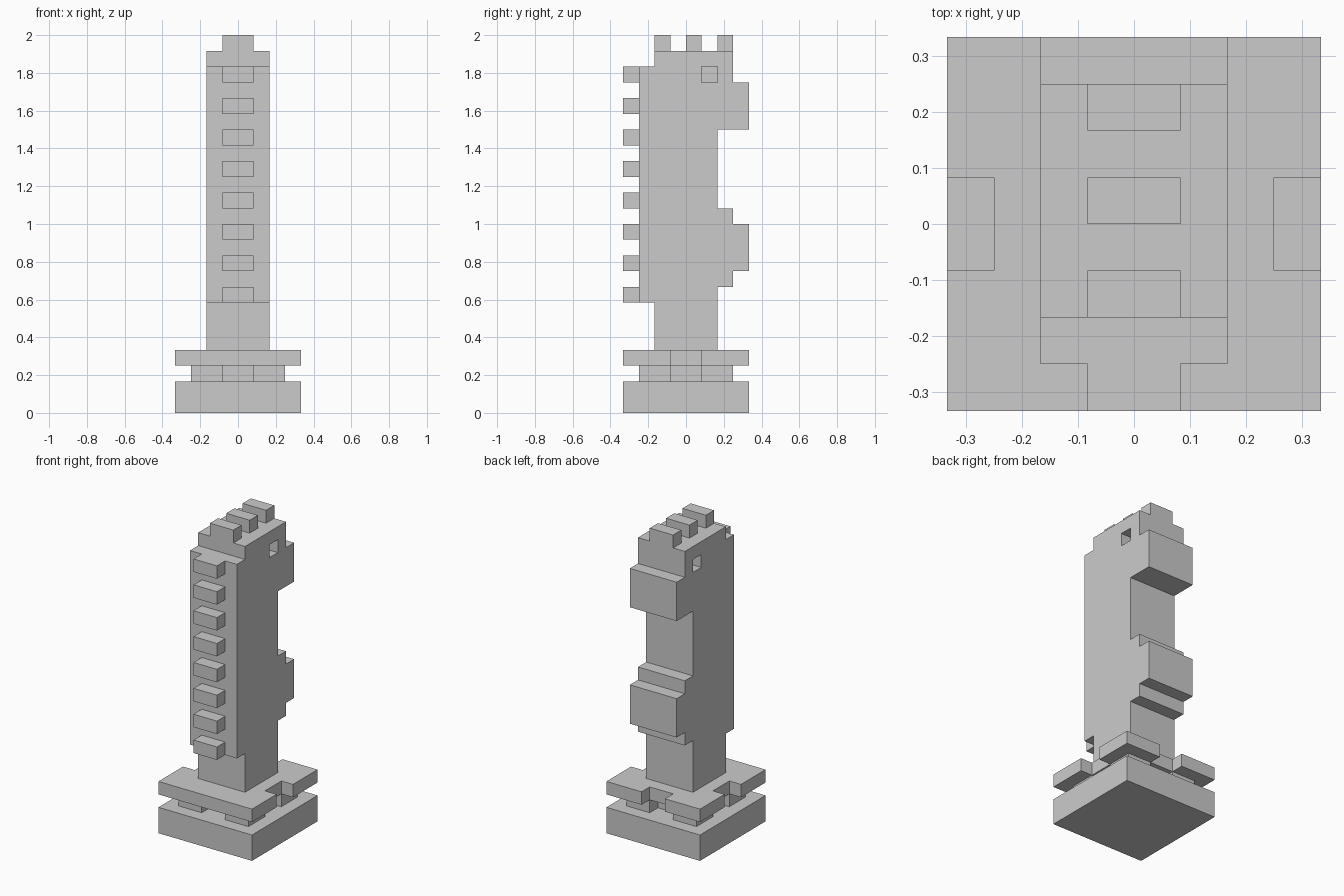
import bpy, bmesh
from mathutils import Vector

if "Cube" in bpy.data.objects:
    bpy.data.objects.remove(bpy.data.objects["Cube"])

U = 1 / 12  # the whole model sits on a 1/12 grid


def prism(name, outline, axis, lo, hi):
    """Extrude a 2D outline along x (outline = y,z) or z (outline = x,y)."""
    bm = bmesh.new()
    place = (lambda a, b: (lo, a, b)) if axis == 'x' else (lambda a, b: (a, b, lo))
    step = Vector((hi - lo, 0, 0) if axis == 'x' else (0, 0, hi - lo))
    face = bm.faces.new([bm.verts.new(Vector(place(a, b)) * U) for a, b in outline])
    top = bmesh.ops.extrude_face_region(bm, geom=[face])['geom']
    bmesh.ops.translate(bm, vec=step * U,
                        verts=[v for v in top if isinstance(v, bmesh.types.BMVert)])
    bmesh.ops.recalc_face_normals(bm, faces=bm.faces[:])
    mesh = bpy.data.meshes.new(name)
    bm.to_mesh(mesh)
    bm.free()
    obj = bpy.data.objects.new(name, mesh)
    bpy.context.collection.objects.link(obj)
    return obj


def block(name, x, y, z):
    rect = [(x[0], y[0]), (x[1], y[0]), (x[1], y[1]), (x[0], y[1])]
    return prism(name, rect, 'z', *z)


def notched_square(r, front_notch):
    """Square of half-width r with a 2 x 1 notch in the middle of its sides."""
    pts = []
    for side in range(4):  # front, right, back, left
        run = [(-r, -r)]
        if side or front_notch:
            run += [(-1, -r), (-1, 1 - r), (1, 1 - r), (1, -r)]
        for a, b in run:
            for _ in range(side):
                a, b = -b, a
            pts.append((a, b))
    return pts


# Stepped pedestal
block("base_slab", (-4, 4), (-4, 4), (0, 2))
prism("pedestal_neck", notched_square(3, True), 'z', 2, 3)
prism("pedestal_plate", notched_square(4, False), 'z', 3, 4)

# Tower: side profile with the two rear bulges, extruded across the width
profile = [(-2, 4), (2, 4), (2, 8), (3, 8), (3, 9), (4, 9), (4, 12), (3, 12),
           (3, 13), (2, 13), (2, 18), (4, 18), (4, 21), (3, 21), (3, 23),
           (-2, 23), (-2, 22), (-3, 22), (-3, 7), (-2, 7)]
tower = prism("tower", profile, 'x', -2, 2)

# Square eye recesses on both sides
for name, x in (("left_eye_cutter", (-3, -1)), ("right_eye_cutter", (1, 3))):
    cutter = block(name, x, (1, 2), (21, 22))
    cutter.hide_render = True
    cutter.hide_viewport = True
    cut = tower.modifiers.new(name, 'BOOLEAN')
    cut.operation = 'DIFFERENCE'
    cut.solver = 'EXACT'
    cut.object = cutter

# Row of front studs
for i in range(8):
    block(f"front_stud_{i + 1}", (-1, 1), (-4, -3), (7 + 2 * i, 8 + 2 * i))

# Crest teeth on top
for i in range(3):
    block(f"crest_tooth_{i + 1}", (-1, 1), (-2 + 2 * i, -1 + 2 * i), (23, 24))
